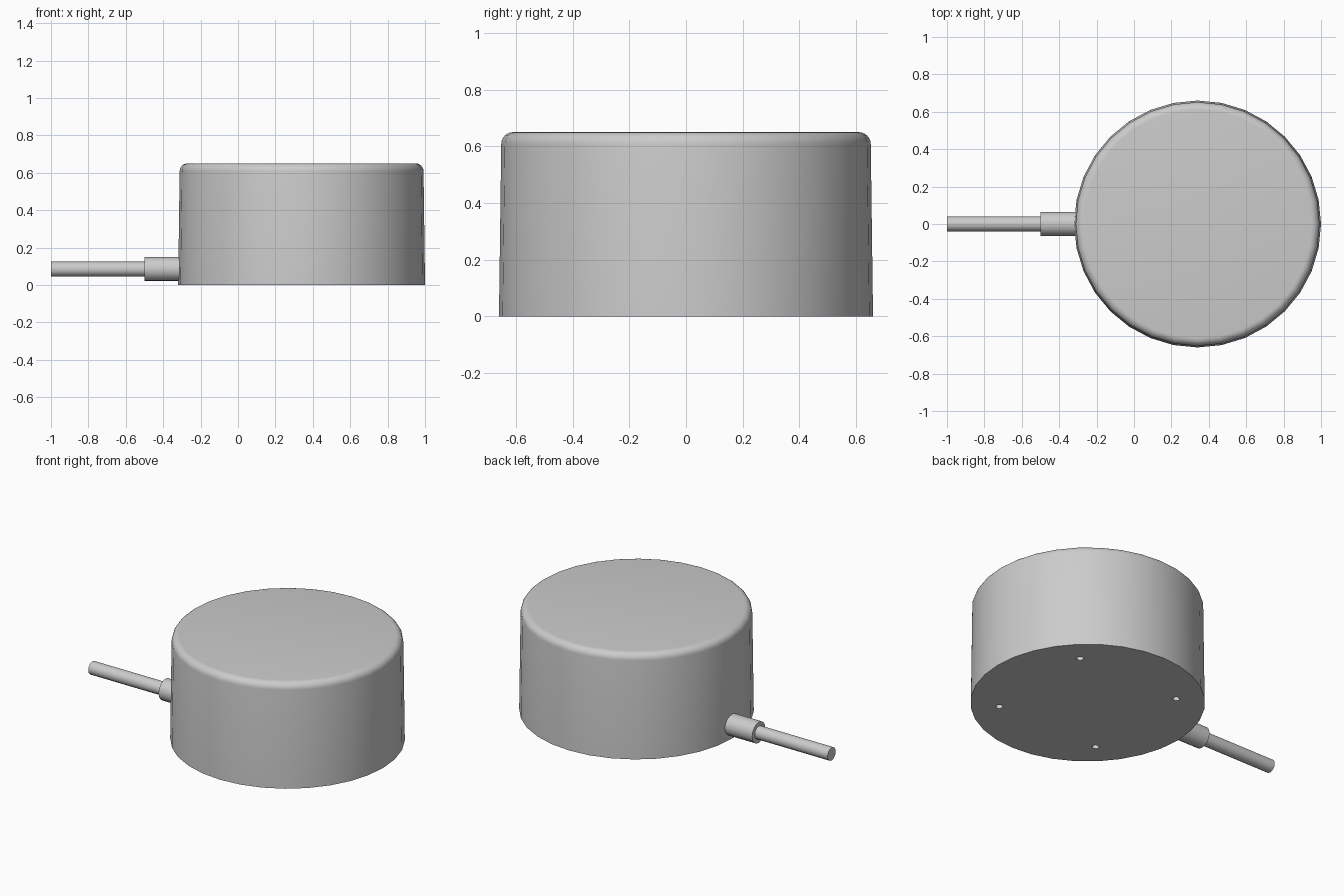
import bpy, bmesh
from math import sin, cos, pi, radians
from mathutils import Matrix, Vector

cube = bpy.data.objects.get("Cube")
if cube:
    bpy.data.objects.remove(cube, do_unlink=True)

CENTRE_X, HEIGHT, R_BASE, R_TOP, FILLET = 0.34, 0.65, 0.66, 0.652, 0.042

grey = bpy.data.materials.new("plain grey")
grey.use_nodes = True
colour = (0.6, 0.6, 0.6, 1)
grey.diffuse_color = colour
grey.node_tree.nodes["Principled BSDF"].inputs["Base Color"].default_value = colour


def add_object(name, bm):
    bmesh.ops.recalc_face_normals(bm, faces=bm.faces)
    mesh = bpy.data.meshes.new(name)
    bm.to_mesh(mesh)
    bm.free()
    mesh.materials.append(grey)
    obj = bpy.data.objects.new(name, mesh)
    bpy.context.collection.objects.link(obj)
    return obj


def smooth(obj):
    bpy.ops.object.select_all(action="DESELECT")
    obj.select_set(True)
    bpy.context.view_layer.objects.active = obj
    bpy.ops.object.shade_smooth_by_angle(angle=radians(35))


def lathe(name, profile, sides, matrix):
    """Stack rings of (radius, height) and cap both ends."""
    bm = bmesh.new()
    rings = [[bm.verts.new((r * cos(2 * pi * i / sides), r * sin(2 * pi * i / sides), z))
              for i in range(sides)] for r, z in profile]
    for low, high in zip(rings, rings[1:]):
        for i in range(sides):
            j = (i + 1) % sides
            bm.faces.new((low[i], low[j], high[j], high[i]))
    bm.faces.new(rings[0])
    bm.faces.new(rings[-1])
    bm.transform(matrix)
    return add_object(name, bm)


# Slightly tapered round housing with a rounded top rim
rim = [(R_TOP - FILLET + FILLET * cos(a * pi / 12), HEIGHT - FILLET + FILLET * sin(a * pi / 12))
       for a in range(7)]
housing = lathe("housing", [(R_BASE, 0)] + rim, 32, Matrix.Translation((CENTRE_X, 0, 0)))

# Four blind screw holes in the underside
bm = bmesh.new()
for sx in (-1, 1):
    for sy in (-1, 1):
        place = Matrix.Translation((CENTRE_X + sx * 0.353, sy * 0.353, 0))
        bmesh.ops.create_cone(bm, cap_ends=True, segments=16, radius1=0.02,
                              radius2=0.02, depth=0.2, matrix=place)
cutter = add_object("screw_hole_cutter", bm)
cutter.hide_render = True
cutter.hide_viewport = True
smooth(housing)
cut = housing.modifiers.new("screw_holes", "BOOLEAN")
cut.operation = "DIFFERENCE"
cut.solver = "EXACT"
cut.object = cutter
bpy.context.view_layer.update()
evaluated = housing.evaluated_get(bpy.context.evaluated_depsgraph_get())
drilled = bpy.data.meshes.new_from_object(evaluated)
housing.modifiers.clear()
housing.data = drilled
bpy.data.objects.remove(cutter, do_unlink=True)
smooth(housing)

# Cable collar and cable leaving the side near the base
for name, start, end, radius in (("cable_collar", -0.25, -0.5, 0.065),
                                 ("cable", -0.4, -1.0, 0.04)):
    axis = Matrix.Translation((start, 0, 0.085)) @ Matrix.Rotation(-pi / 2, 4, "Y")
    smooth(lathe(name, [(radius, 0), (radius, start - end)], 16, axis))
